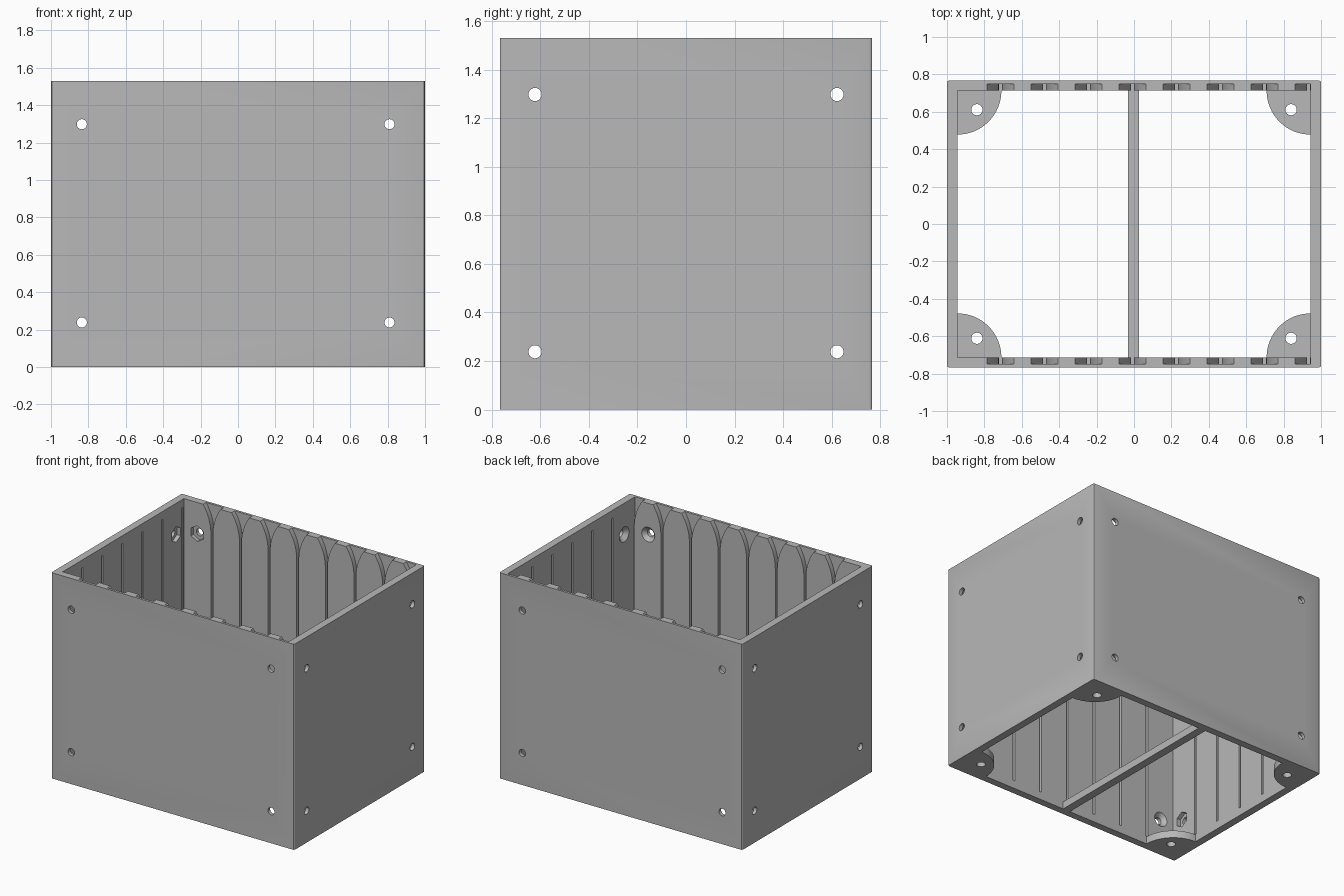
import bpy, bmesh, math
from mathutils import Vector

if "Cube" in bpy.data.objects:
    bpy.data.objects.remove(bpy.data.objects["Cube"], do_unlink=True)

# Main dimensions: outer half sizes, inner half sizes, height
OX, OY, H = 1.0, 0.767, 1.53
IX, IY = 0.944, 0.713
PITCH, SLOT, DEPTH = 0.2355, 0.008, 0.036
FLOOR = 0.055

grey = bpy.data.materials.new("plain_grey")
grey.use_nodes = True
colour = (0.48, 0.48, 0.48, 1)
grey.diffuse_color = colour
grey.node_tree.nodes["Principled BSDF"].inputs["Base Color"].default_value = colour


def finish(bm, name):
    bmesh.ops.recalc_face_normals(bm, faces=bm.faces)
    mesh = bpy.data.meshes.new(name)
    bm.to_mesh(mesh)
    bm.free()
    obj = bpy.data.objects.new(name, mesh)
    bpy.context.collection.objects.link(obj)
    mesh.materials.append(grey)
    return obj


def loft(bm, rings):
    """Join equal rings of points into a closed solid."""
    loops = [[bm.verts.new(p) for p in ring] for ring in rings]
    n = len(loops[0])
    for a, b in zip(loops, loops[1:]):
        for i in range(n):
            j = (i + 1) % n
            bm.faces.new((a[i], a[j], b[j], b[i]))
    bm.faces.new(loops[0])
    bm.faces.new(loops[-1])


def box(bm, lo, hi):
    loft(bm, [[(lo[0], lo[1], z), (hi[0], lo[1], z), (hi[0], hi[1], z), (lo[0], hi[1], z)]
              for z in (lo[2], hi[2])])


def activate(obj):
    bpy.ops.object.select_all(action='DESELECT')
    obj.select_set(True)
    bpy.context.view_layer.objects.active = obj


def cut(obj, cutter):
    cutter.hide_render = True
    mod = obj.modifiers.new("cut", 'BOOLEAN')
    mod.operation = 'DIFFERENCE'
    mod.solver = 'EXACT'
    mod.object = cutter
    activate(obj)
    bpy.ops.object.modifier_apply(modifier=mod.name)
    bpy.data.objects.remove(cutter, do_unlink=True)


def smooth(obj):
    activate(obj)
    bpy.ops.object.shade_smooth_by_angle(angle=math.radians(30))


def hole(bm, centre, outward, profile):
    """Turned cutter; profile holds (radius, depth inward, is_hex)."""
    out = Vector(outward)
    up = Vector((0, 0, 1)) if abs(out.z) < 0.5 else Vector((0, 1, 0))
    side = up.cross(out)
    rings = []
    for radius, depth, is_hex in profile:
        ring = []
        for i in range(24):
            a = math.tau * i / 24
            r = radius
            if is_hex:
                r *= math.cos(math.pi / 6) / math.cos(a % (math.pi / 3) - math.pi / 6)
            ring.append(Vector(centre) - out * depth + up * (r * math.cos(a)) + side * (r * math.sin(a)))
        rings.append(ring)
    loft(bm, rings)


# Outer body with softened upright edges
bm = bmesh.new()
box(bm, (-OX, -OY, 0), (OX, OY, H))
upright = [e for e in bm.edges if abs(e.verts[0].co.z - e.verts[1].co.z) > 1]
bmesh.ops.bevel(bm, geom=upright, offset=0.012, segments=3, profile=0.5, affect='EDGES')
body = finish(bm, "box_walls")

# Open cavity
bm = bmesh.new()
box(bm, (-IX, -IY, -0.1), (IX, IY, H + 0.1))
cut(body, finish(bm, "cavity_cutter"))

# Slots: flared to the rim on the front and back, closed on the sides
bm = bmesh.new()
R, DROP = 0.36, 0.205
flare = []
for i in range(11):
    h = DROP * i / 10
    flare.append((SLOT + R - math.sqrt(R * R - h * h), H - DROP + h))
flare.append((flare[-1][0], H + 0.02))
half = [(SLOT, 0.06)] + flare
for k in range(8):
    x = -IX + PITCH * (k + 1) - 0.006
    outline = [(x - w, z) for w, z in half]
    outline += [(min(x + w, IX - 0.0005), z) for w, z in reversed(half)]
    for s in (-1, 1):
        loft(bm, [[(px, s * y, z) for px, z in outline] for y in (IY - 0.02, IY + DEPTH)])
for k in range(6):
    y = -IY + PITCH * (k + 1) - 0.004
    for s in (-1, 1):
        xs = sorted((s * (IX - 0.02), s * (IX + DEPTH)))
        box(bm, (xs[0], y - SLOT, 0.06), (xs[1], y + SLOT, H - 0.06))
cut(body, finish(bm, "slot_cutter"))

# Screw holes: cone seats on the front and left, hexagon nut seats opposite
bm = bmesh.new()
cone = [(0.027, -0.02, False), (0.027, 0.026, False), (0.062, 0.062, False)]
nut = [(0.027, -0.02, False), (0.027, 0.026, False), (0.058, 0.026, True), (0.058, 0.062, True)]
for z in (0.238, 1.298):
    for x in (-0.835, 0.81):
        hole(bm, (x, -OY, z), (0, -1, 0), cone)
        hole(bm, (x, OY, z), (0, 1, 0), nut)
    for y in (-0.622, 0.622):
        hole(bm, (OX, y, z), (1, 0, 0), cone)
        hole(bm, (-OX, y, z), (-1, 0, 0), nut)
cut(body, finish(bm, "screw_cutter"))
smooth(body)

# Quarter-round floor plates with a hole each
for sx, xname in ((-1, "right"), (1, "left")):
    for sy, yname in ((-1, "front"), (1, "back")):
        bm = bmesh.new()
        pts = [(sx * IX, sy * IY)]
        for i in range(17):
            a = math.pi / 2 * i / 16
            pts.append((sx * (IX - 0.235 * math.cos(a)), sy * (IY - 0.235 * math.sin(a))))
        loft(bm, [[(x, y, z) for x, y in pts] for z in (0, FLOOR)])
        plate = finish(bm, f"corner_plate_{yname}_{xname}")
        bm = bmesh.new()
        hole(bm, (sx * 0.84, sy * 0.611, 0), (0, 0, -1), [(0.03, -0.05, False), (0.03, 0.1, False)])
        cut(plate, finish(bm, "plate_cutter"))
        smooth(plate)

# Bar across the open floor
bm = bmesh.new()
box(bm, (-0.032, -IY, 0), (0.028, IY, FLOOR))
finish(bm, "floor_bar")
